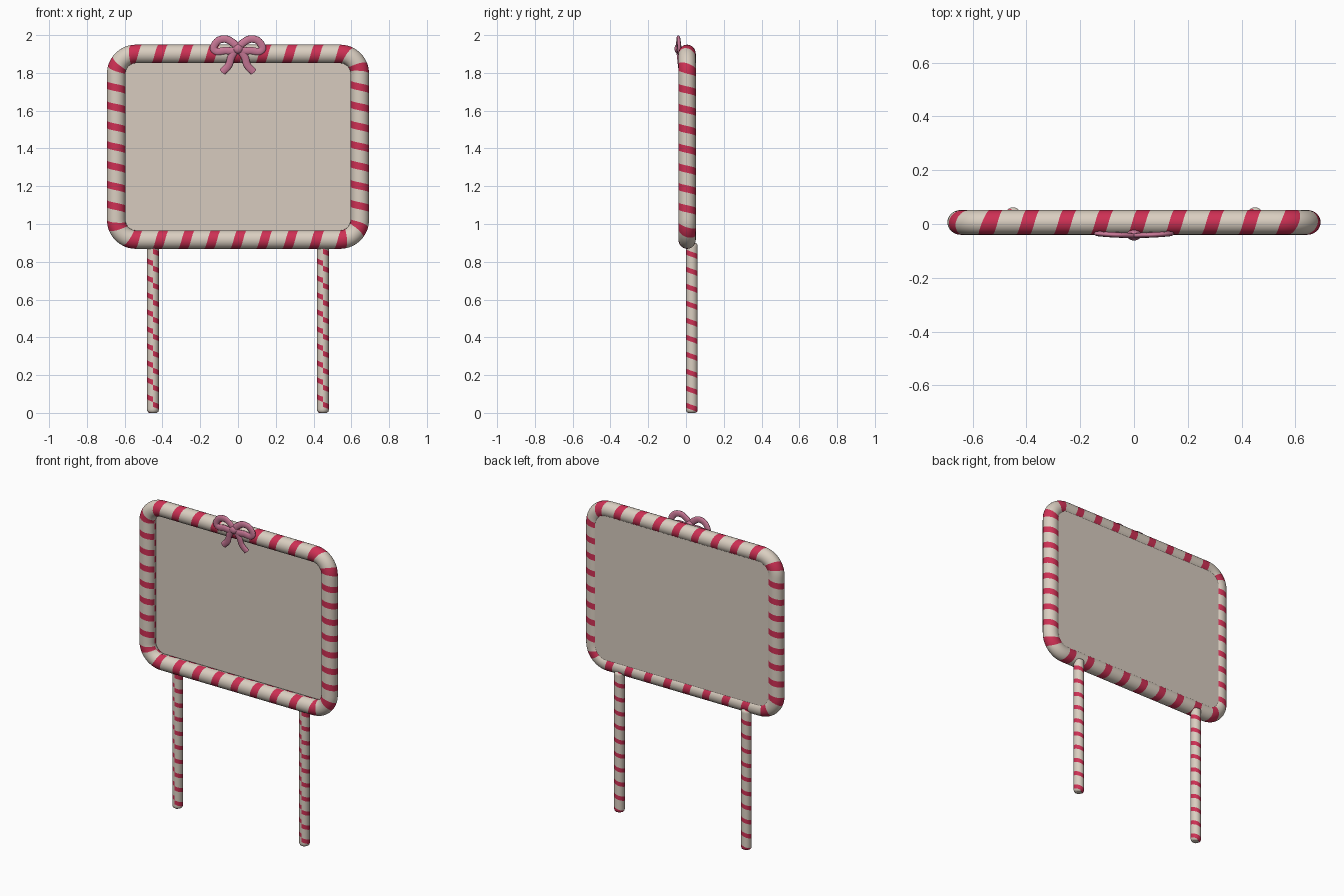
import bpy, bmesh, math
from mathutils import Vector

if "Cube" in bpy.data.objects:
    bpy.data.objects.remove(bpy.data.objects["Cube"])


def material(name, rgb):
    m = bpy.data.materials.new(name)
    m.use_nodes = True
    m.diffuse_color = (*rgb, 1)
    m.node_tree.nodes["Principled BSDF"].inputs["Base Color"].default_value = (*rgb, 1)
    return m


CREAM = material("cream", (0.70, 0.62, 0.53))
RED = material("candy red", (0.62, 0.03, 0.09))
PINK = material("bow pink", (0.58, 0.19, 0.31))
BOARD = material("board beige", (0.68, 0.60, 0.52))


def finish(ob, *mats):
    bpy.context.scene.collection.objects.link(ob)
    for m in mats:
        ob.data.materials.append(m)
    bpy.ops.object.select_all(action='DESELECT')
    bpy.context.view_layer.objects.active = ob
    ob.select_set(True)
    if ob.type == 'MESH':
        bpy.ops.object.shade_smooth_by_angle(angle=math.radians(40))
    return ob


def striped_tube(name, path, turns, rows, red_rows, slant, seam, sides=24, closed=False):
    """Grid wound along slanted rings, so every stripe edge follows mesh edges.
    path(t) gives centre and two cross axes for t in 0..1; seam is the angle
    where the slanted rings begin and end."""
    bm = bmesh.new()
    first = 0 if closed else -rows
    last = int(turns * rows) + (0 if closed else rows)
    grid = []
    for i in range(first, last + 1):
        ring = []
        for j in range(sides + 1):
            t = (i / rows - slant * (j / sides - 0.5)) / turns
            t = t % 1.0 if closed else min(max(t, 0.0), 1.0)
            c, a, b = path(t)
            ang = seam + math.tau * j / sides
            ring.append(bm.verts.new(c + math.cos(ang) * a + math.sin(ang) * b))
        grid.append(ring)
    for i in range(last - first):
        for j in range(sides):
            f = bm.faces.new((grid[i][j], grid[i][j + 1], grid[i + 1][j + 1], grid[i + 1][j]))
            f.material_index = 1 if i % rows < red_rows else 0
    bmesh.ops.remove_doubles(bm, verts=bm.verts, dist=0.0002)
    if not closed:
        # Cap both ends with a fan of the flat end ring
        for t in (0, 1):
            c, a, b = path(t)
            bm.faces.new([bm.verts.new(c + math.cos(k * math.tau / sides) * a
                                       + math.sin(k * math.tau / sides) * b) for k in range(sides)])
    bmesh.ops.recalc_face_normals(bm, faces=bm.faces)
    me = bpy.data.meshes.new(name)
    bm.to_mesh(me)
    bm.free()
    return finish(bpy.data.objects.new(name, me), CREAM, RED)


# Frame: rounded rectangle path, stripes closer together on the upright sides
HALF_W, HALF_H, MID_Z, CORNER, MID_Y = 0.645, 0.4915, 1.409, 0.105, 0.006
TUBE, TUBE_DEPTH = 0.049, 0.046
STRETCH = HALF_W / HALF_H
outline = []
for k, (sx, sz) in enumerate([(1, 1), (-1, 1), (-1, -1), (1, -1)]):
    for n in range(13):
        ang = math.pi / 2 * (k + n / 12)
        out = Vector((math.cos(ang), 0, math.sin(ang)))
        mid = Vector((sx * (HALF_W - CORNER), MID_Y, MID_Z + sz * (HALF_H - CORNER)))
        outline.append((mid + CORNER * out, out))
outline.append(outline[0])
dist = [0.0]
for (p, _), (q, _) in zip(outline, outline[1:]):
    d = q - p
    dist.append(dist[-1] + math.hypot(d.x, d.z * STRETCH))


def frame_path(t):
    s = t * dist[-1]
    i = next(i for i in range(len(dist) - 1) if s <= dist[i + 1])
    f = (s - dist[i]) / (dist[i + 1] - dist[i])
    (p, u), (q, v) = outline[i], outline[i + 1]
    return p.lerp(q, f), TUBE * u.lerp(v, f).normalized(), Vector((0, TUBE_DEPTH, 0))


striped_tube("frame", frame_path, 36, 11, 4, slant=0.6, seam=math.pi, closed=True)


# Legs: striped posts with softly rounded ends
def leg_path(x, height=0.9, radius=0.031, soft=0.016):
    def path(t):
        z = t * height
        d = min(z, height - z, soft) / soft
        r = radius * (0.6 + 0.4 * math.sqrt(max(0.0, 1 - (1 - d) ** 2)))
        return Vector((x, 0.031, z)), Vector((r, 0, 0)), Vector((0, r, 0))
    return path


for name, x in (("right_leg", -0.45), ("left_leg", 0.45)):
    striped_tube(name, leg_path(x), 10, 10, 3, slant=0.7, seam=-math.pi / 2, sides=20)

# Board: thin panel set near the back of the frame, its edge buried in the tube
bm = bmesh.new()
bmesh.ops.create_cube(bm, size=1)
for v in bm.verts:
    v.co = Vector((v.co.x * 1.27, v.co.y * 0.008 + 0.038, v.co.z * 0.96 + MID_Z))
corners = [e for e in bm.edges if abs(e.verts[0].co.y - e.verts[1].co.y) > 0.005]
bmesh.ops.bevel(bm, geom=corners, offset=0.09, segments=6, profile=0.5, affect='EDGES')
me = bpy.data.meshes.new("board")
bm.to_mesh(me)
bm.free()
finish(bpy.data.objects.new("board", me), BOARD)

# Bow: flattened tubes for loops and tails, and a round knot
FLAT = 0.5


def ribbon(name, side, points, radius, cyclic):
    cu = bpy.data.curves.new(name, 'CURVE')
    cu.dimensions = '3D'
    cu.bevel_depth = radius
    cu.bevel_resolution = 3
    cu.use_fill_caps = True
    cu.resolution_u = 8
    sp = cu.splines.new('BEZIER')
    sp.bezier_points.add(len(points) - 1)
    for bp, (x, y, z) in zip(sp.bezier_points, points):
        bp.co = (side * x, y / FLAT, z)
        bp.handle_left_type = bp.handle_right_type = 'AUTO'
    sp.use_cyclic_u = cyclic
    finish(bpy.data.objects.new(name, cu), PINK).scale.y = FLAT


LOOP = [(0.01, -0.043, 1.93), (0.035, -0.042, 1.965), (0.08, -0.04, 1.979),
        (0.12, -0.037, 1.955), (0.126, -0.036, 1.922), (0.07, -0.038, 1.918)]
TAIL = [(0.01, -0.042, 1.925), (0.035, -0.038, 1.885), (0.05, -0.033, 1.84), (0.082, -0.028, 1.805)]
for name, side in (("left", 1), ("right", -1)):
    ribbon(name + "_bow_loop", side, LOOP, 0.020, True)
    ribbon(name + "_bow_tail", side, TAIL, 0.020, False)

bm = bmesh.new()
bmesh.ops.create_uvsphere(bm, u_segments=20, v_segments=12, radius=0.027)
for v in bm.verts:
    v.co = Vector((v.co.x, v.co.y * 0.75 - 0.041, v.co.z + 1.928))
me = bpy.data.meshes.new("bow_knot")
bm.to_mesh(me)
bm.free()
finish(bpy.data.objects.new("bow_knot", me), PINK)
